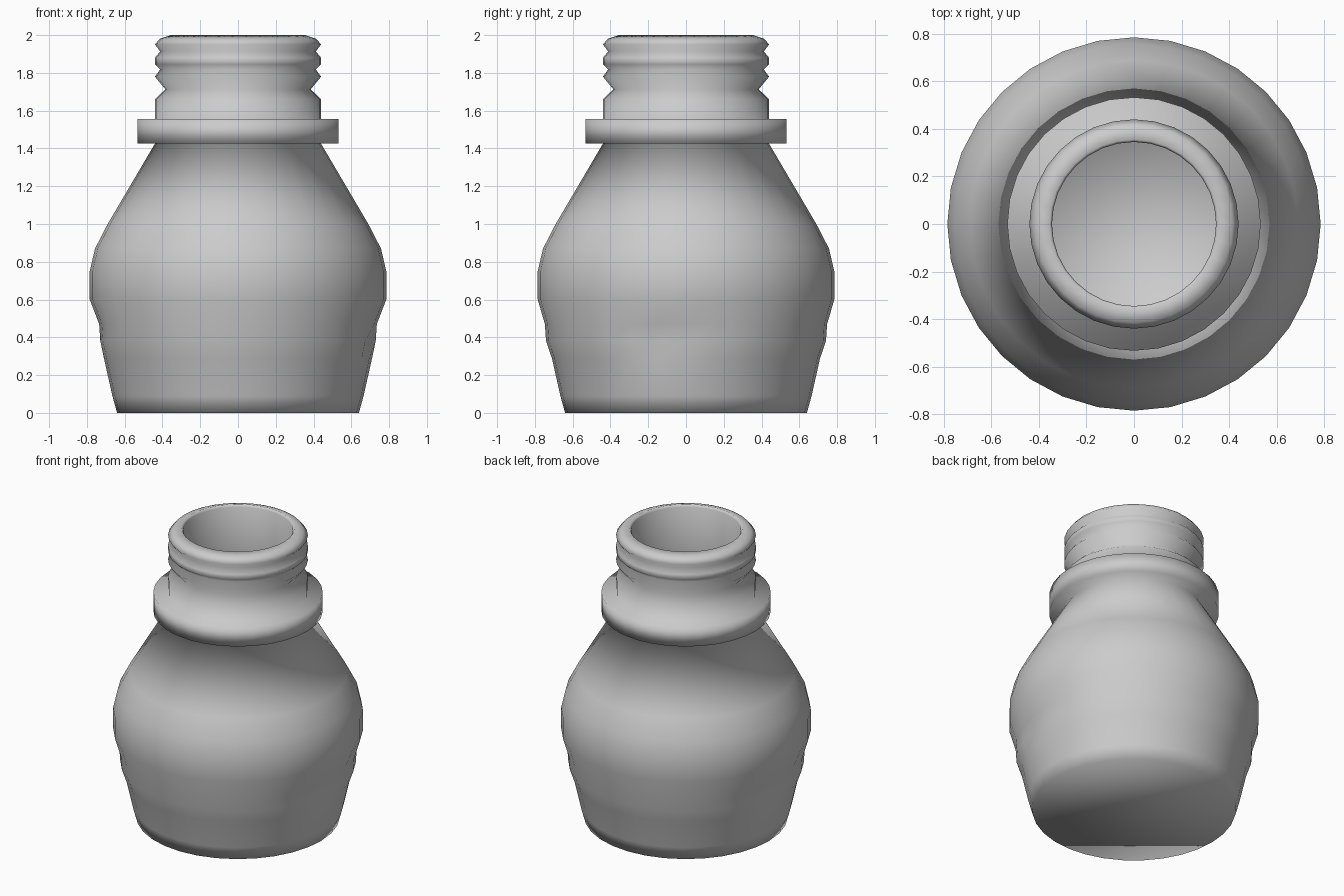
import bpy, bmesh, math

cube = bpy.data.objects.get("Cube")
if cube:
    bpy.data.objects.remove(cube)

SEGMENTS = 32

# Plain grey material
grey = bpy.data.materials.new("plain_grey")
grey.use_nodes = True
colour = (0.6, 0.6, 0.6, 1)
grey.diffuse_color = colour
grey.node_tree.nodes["Principled BSDF"].inputs["Base Color"].default_value = colour

# Outer profile (radius, height) from base to lip
body = [(0.64, 0), (0.665, 0.09), (0.71, 0.29)]
band = [(0.741, 0.38), (0.747, 0.47)]
shoulder = [(0.785, 0.6), (0.785, 0.75), (0.757, 0.87), (0.69, 1.0), (0.44, 1.425)]
collar = [(0.533, 1.425), (0.533, 1.555), (0.44, 1.555)]
thread = [(0.44, 1.66), (0.385, 1.713), (0.44, 1.78), (0.412, 1.818), (0.44, 1.845),
          (0.44, 1.88), (0.412, 1.914), (0.44, 1.95), (0.415, 1.98), (0.355, 2.0)]
# Inside of the neck and the hollow
inside = [(0.345, 1.985), (0.35, 1.45), (0.68, 0.8), (0.6, 0.05)]


def ring_radius(radius, height, step):
    """Fade the raised band out around both sides, with a small dent."""
    if (radius, height) in band:
        offset = (step + SEGMENTS // 4) % (SEGMENTS // 2) - SEGMENTS // 4
        if -2 <= offset <= 1:
            radius -= 0.012
        if offset == -1 and height < 0.4:
            radius -= 0.025
    return radius


def revolve(name, profile):
    bm = bmesh.new()
    rings = []
    for radius, height in profile:
        ring = []
        for step in range(SEGMENTS):
            angle = 2 * math.pi * step / SEGMENTS
            r = ring_radius(radius, height, step)
            ring.append(bm.verts.new((r * math.cos(angle), r * math.sin(angle), height)))
        rings.append(ring)
    for low, high in zip(rings, rings[1:]):
        for i in range(SEGMENTS):
            j = (i + 1) % SEGMENTS
            bm.faces.new((low[i], low[j], high[j], high[i]))
    # Base and inner floor
    bm.faces.new(list(reversed(rings[0])))
    bm.faces.new(rings[-1])
    bmesh.ops.recalc_face_normals(bm, faces=bm.faces)
    for face in bm.faces:
        face.smooth = True
    mesh = bpy.data.meshes.new(name)
    bm.to_mesh(mesh)
    bm.free()
    mesh.materials.append(grey)
    obj = bpy.data.objects.new(name, mesh)
    bpy.context.collection.objects.link(obj)
    return obj


revolve("bottle", body + band + shoulder + collar + thread + inside)
